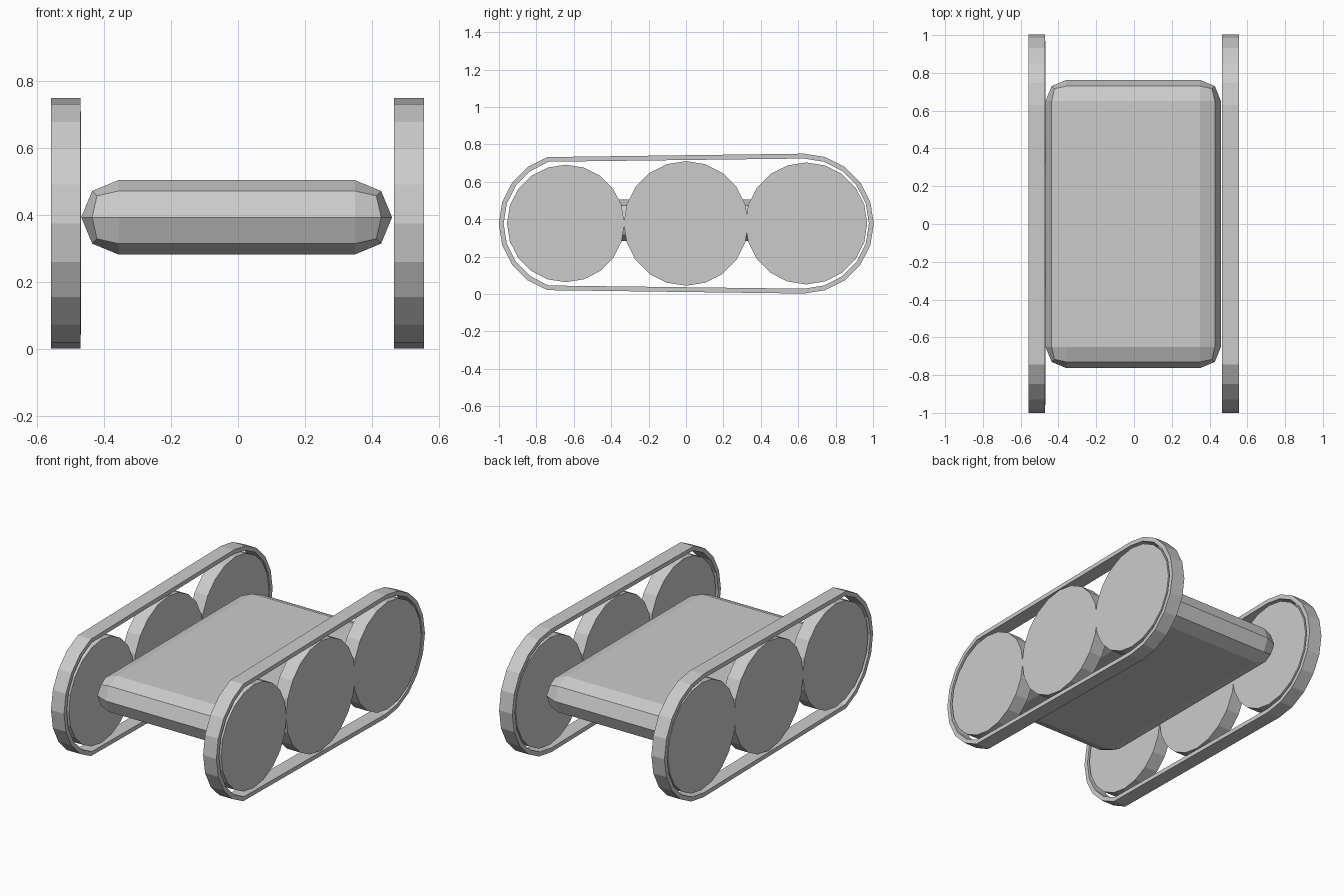
import bpy, bmesh
from math import sin, cos, radians, pi
from mathutils import Matrix

if "Cube" in bpy.data.objects:
    bpy.data.objects.remove(bpy.data.objects["Cube"])

Z = 0.376  # axle height


def finish(name, bm):
    bmesh.ops.recalc_face_normals(bm, faces=bm.faces[:])
    me = bpy.data.meshes.new(name)
    bm.to_mesh(me)
    bm.free()
    ob = bpy.data.objects.new(name, me)
    bpy.context.collection.objects.link(ob)
    return ob


# Side outline of the belt: two faceted ends joined by straight runs
def outline(r):
    rear = [(0.63 + r * cos(radians(a)), Z + r * sin(radians(a))) for a in range(-90, 91, 18)]
    front = [(-0.627 + r * cos(radians(a)), Z + r * sin(radians(a))) for a in range(108, 253, 18)]
    return rear + front


def belt(name, x0, x1):
    bm = bmesh.new()
    loops = [[bm.verts.new((x, y, z)) for y, z in outline(r)]
             for r, x in ((0.374, x0), (0.374, x1), (0.348, x1), (0.348, x0))]
    n = len(loops[0])
    for k in range(4):
        a, b = loops[k], loops[(k + 1) % 4]
        for i in range(n):
            j = (i + 1) % n
            bm.faces.new((a[i], a[j], b[j], b[i]))
    return finish(name, bm)


def wheel(name, x0, x1, y, r):
    bm = bmesh.new()
    mat = Matrix.Translation(((x0 + x1) / 2, y, Z + 0.001)) @ Matrix.Rotation(pi / 2, 4, 'Y')
    bmesh.ops.create_cone(bm, cap_ends=True, segments=20, radius1=r, radius2=r,
                          depth=x1 - x0, matrix=mat)
    return finish(name, bm)


# Belts and wheels on both sides
for side, x0, x1 in (("left", -0.558, -0.47), ("right", 0.466, 0.555)):
    belt(side + "_belt", x0, x1)
    for pos, y, r in (("front", -0.643, 0.314), ("middle", 0.0, 0.333), ("rear", 0.643, 0.326)):
        wheel(f"{side}_{pos}_wheel", x0 + 0.002, x1 + 0.001, y, r)

# Bevelled body slab between the tracks
bm = bmesh.new()
bmesh.ops.create_cube(bm, size=1, matrix=Matrix.Translation((-0.004, 0, 0.394))
                      @ Matrix.Diagonal((0.928, 1.526, 0.222, 1)))
bmesh.ops.bevel(bm, geom=bm.edges[:], offset=0.1109, offset_type='OFFSET',
                segments=2, profile=0.5, affect='EDGES')
bmesh.ops.remove_doubles(bm, verts=bm.verts[:], dist=0.001)
finish("body", bm)
